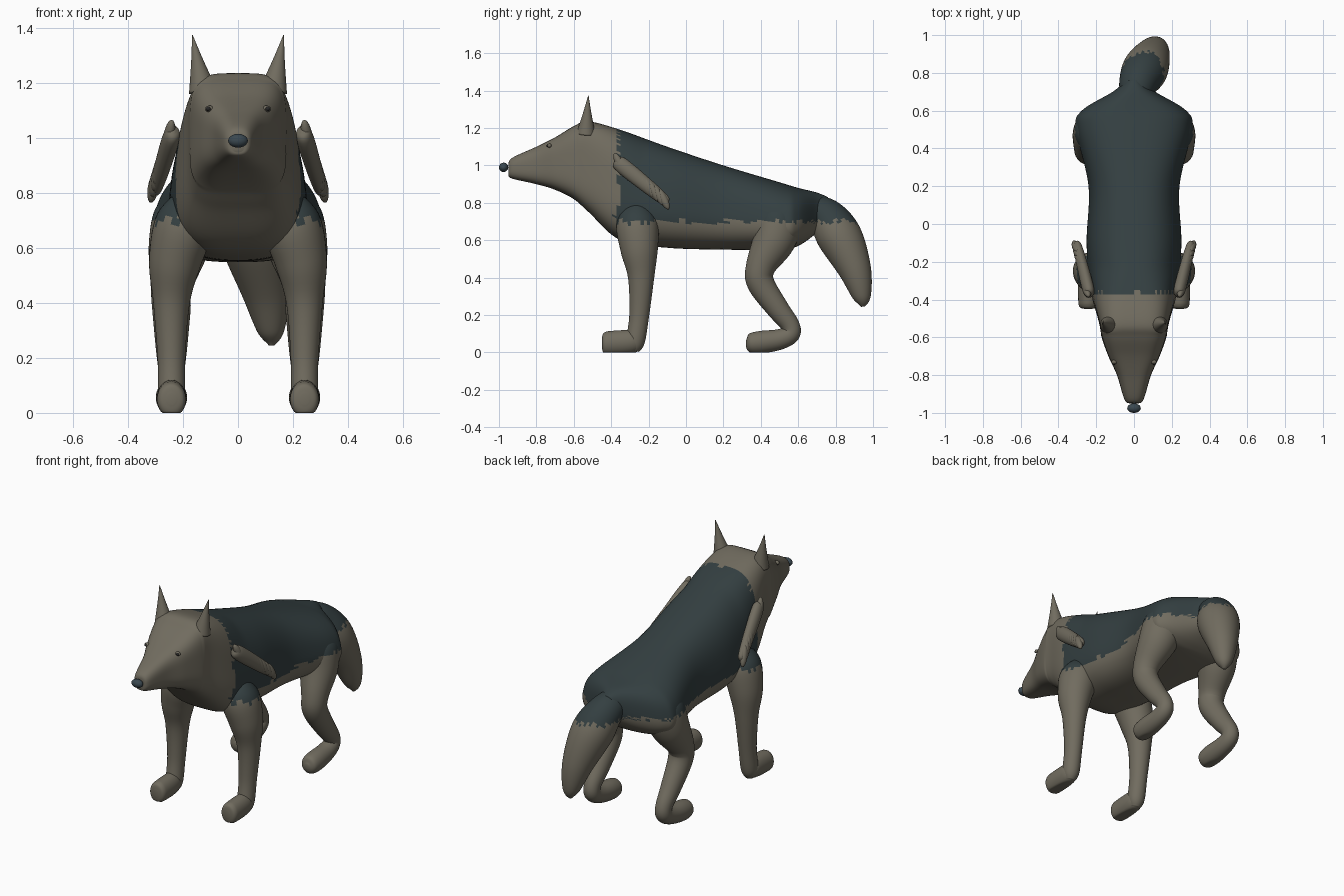
import bpy, bmesh, math, random
from mathutils import Vector, Matrix

random.seed(4)
if "Cube" in bpy.data.objects:
    bpy.data.objects.remove(bpy.data.objects["Cube"])


def make_material(name, colour):
    material = bpy.data.materials.new(name)
    material.use_nodes = True
    material.diffuse_color = (*colour, 1)
    shader = material.node_tree.nodes["Principled BSDF"]
    shader.inputs["Base Color"].default_value = (*colour, 1)
    return material


tan_fur = make_material("grey brown fur", (.165, .15, .115))
dark_fur = make_material("dark saddle fur", (.034, .05, .053))
nose_colour = make_material("blue grey nose", (.043, .065, .08))
eye_colour = make_material("dark eye", (.02, .02, .02))


def finish(bm, name, materials, mirrored):
    bmesh.ops.recalc_face_normals(bm, faces=bm.faces[:])
    mesh = bpy.data.meshes.new(name)
    bm.to_mesh(mesh)
    bm.free()
    for material in materials:
        mesh.materials.append(material)
    for polygon in mesh.polygons:
        polygon.use_smooth = True
    part = bpy.data.objects.new(name, mesh)
    bpy.context.collection.objects.link(part)
    if mirrored:
        mirror = part.modifiers.new("left and right", 'MIRROR')
        mirror.use_mirror_merge = False
    return part


def smooth_rows(rows, steps):
    """Catmull-Rom spline through rows of numbers."""
    result = []
    last = len(rows) - 1
    for i in range(last):
        quad = [rows[max(0, min(last, i + k))] for k in (-1, 0, 1, 2)]
        for step in range(steps):
            t = step / steps
            result.append([b + t * (c - a + t * (2 * a - 5 * b + 4 * c - d
                                                 + t * (3 * b - a - 3 * c + d))) / 2
                           for a, b, c, d in zip(*quad)])
    return result + [list(rows[last])]


def signed_power(value, exponent):
    return math.copysign(abs(value) ** exponent, value)


def round_section(y):
    return 2, 0


def trunk_section(y):
    """Squareness and upward narrowing: a boxy skull, a sloping chest."""
    skull = max(0, 1 - abs(y + .58) / .35)
    return 2.6 + 1.6 * skull, .14 * (1 - skull) if y > -.58 else .03


def loft(name, rows, steps=6, sides=40, section=round_section, upright=False,
         mirrored=True, saddle=True):
    """Skin rows of (x, y, z, half width, half depth)."""
    path = smooth_rows(rows, steps)
    bm = bmesh.new()
    rings = []
    for i, (x, y, z, width, depth) in enumerate(path):
        before = Vector(path[max(i - 1, 0)][:3])
        after = Vector(path[min(i + 1, len(path) - 1)][:3])
        forward = Vector((0, 1, 0)) if upright else (after - before).normalized()
        across = (Vector((1, 0, 0)) - forward * forward.x).normalized()
        up = across.cross(forward)
        squareness, taper = section(y)
        ring = []
        for k in range(sides):
            angle = math.tau * k / sides
            c = signed_power(math.cos(angle), 2 / squareness)
            s = signed_power(math.sin(angle), 2 / squareness)
            point = Vector((x, y, z)) + across * width * c * (1 - taper * s) + up * depth * s
            point.z = max(point.z, 0)
            ring.append(bm.verts.new(point))
        rings.append(ring)
    for ring, following in zip(rings, rings[1:]):
        for k in range(sides):
            bm.faces.new((ring[k], ring[k - 1], following[k - 1], following[k]))
    bm.faces.new(rings[0])
    bm.faces.new(rings[-1])
    # ragged saddle patch over the back
    if saddle:
        for face in bm.faces:
            centre = face.calc_center_median()
            ragged = random.uniform(-.015, .015)
            face.material_index = int(centre.z > .7 + ragged and centre.y > ragged - .37)
    return finish(bm, name, [tan_fur, dark_fur], mirrored)


def ball(name, centre, size, material, rotation=Matrix.Identity(4), mirrored=True):
    bm = bmesh.new()
    bmesh.ops.create_uvsphere(bm, u_segments=20, v_segments=10, radius=1)
    placement = Matrix.Translation(centre) @ rotation @ Matrix.Diagonal((*size, 1))
    bmesh.ops.transform(bm, verts=bm.verts[:], matrix=placement)
    return finish(bm, name, [material], mirrored)


# head, chest and trunk: (y, bottom, top, half width)
trunk = [(-.95, .95, 1, .02), (-.93, .93, 1.04, .05), (-.8, .9, 1.1, .09),
         (-.7, .87, 1.15, .135), (-.6, .82, 1.21, .17), (-.52, .75, 1.235, .185),
         (-.35, .6, 1.19, .225), (-.1, .56, 1.1, .245), (.2, .55, 1, .235),
         (.5, .55, .91, .3), (.6, .57, .88, .27), (.7, .64, .855, .11), (.76, .7, .83, .04)]
loft("body", [(0, y, (low + high) / 2, width, (high - low) / 2) for y, low, high, width in trunk],
     steps=9, sides=112, section=trunk_section, upright=True, mirrored=False)


# tail: (y, z, radius), swinging to the model's left
def tail_swing(y):
    return max(0, y - .7) / 2


tail = [(.62, .77, .07), (.74, .73, .1), (.82, .62, .12), (.9, .45, .09),
        (.94, .3, .05), (.945, .245, .01)]
loft("tail", [(tail_swing(y), y, z, radius, radius) for y, z, radius in tail],
     steps=10, sides=56, mirrored=False)


# legs: (y, z, radius), leaning inward towards the trunk
def legs(name, rows, slimness=.95):
    loft(name, [(.242 - max(0, z - .5) / 4, y, z, radius * slimness, radius)
                for y, z, radius in rows])


legs("front_legs", [(-.25, .81, .04), (-.26, .7, .11), (-.25, .55, .1), (-.24, .4, .07),
                    (-.25, .2, .053), (-.27, .06, .05), (-.28, .01, .03)])
legs("front_paws", [(-.25, .08, .02), (-.28, .06, .06), (-.4, .05, .065),
                    (-.44, .05, .055), (-.45, .05, .02)], slimness=.82)
legs("hind_legs", [(.51, .8, .05), (.5, .72, .12), (.47, .6, .115), (.4, .46, .08),
                   (.4, .37, .073), (.49, .235, .06), (.555, .15, .05), (.56, .1, .05),
                   (.5, .07, .055), (.4, .055, .06), (.34, .05, .05), (.32, .05, .015)])

# ears
ear_base, ear_tip = Vector((.128, -.535, 1.17)), Vector((.166, -.522, 1.375))
loft("ears", [(*ear_base.lerp(ear_tip, t), *[.05 * (1 - t) ** 1.1 + .001] * 2)
              for t in (0, .3, .6, 1)], saddle=False)

# eyes set in small lids
eye = Vector((.104, -.73, 1.106))
ball("eyelids", eye, (.016, .012, .012), tan_fur)
ball("eyes", eye + Vector((.004, -.008, 0)), (.009, .008, .008), eye_colour)

# small folded wings: an arm with overlapping feathers
shoulder, wing_tip = Vector((.24, -.355, 1.01)), Vector((.298, -.12, .82))
loft("wing_arms", [(*shoulder.lerp(wing_tip, t), size * .75, size)
                   for t, size in ((-.1, .01), (0, .04), (.5, .04), (1, .03), (1.1, .01))],
     saddle=False)
feather_count = 10
slant = Vector((.15, .42, -.85)).to_track_quat('Z', 'X').to_matrix().to_4x4()
for i in range(feather_count):
    root = shoulder.lerp(wing_tip, i / (feather_count - 1))
    ball(f"feathers_row_{i + 1}", root + Vector((.01, 0, 0)), (.022, .02, .062), tan_fur, slant)

ball("nose", (0, -.975, .99), (.036, .025, .025), nose_colour, mirrored=False)
